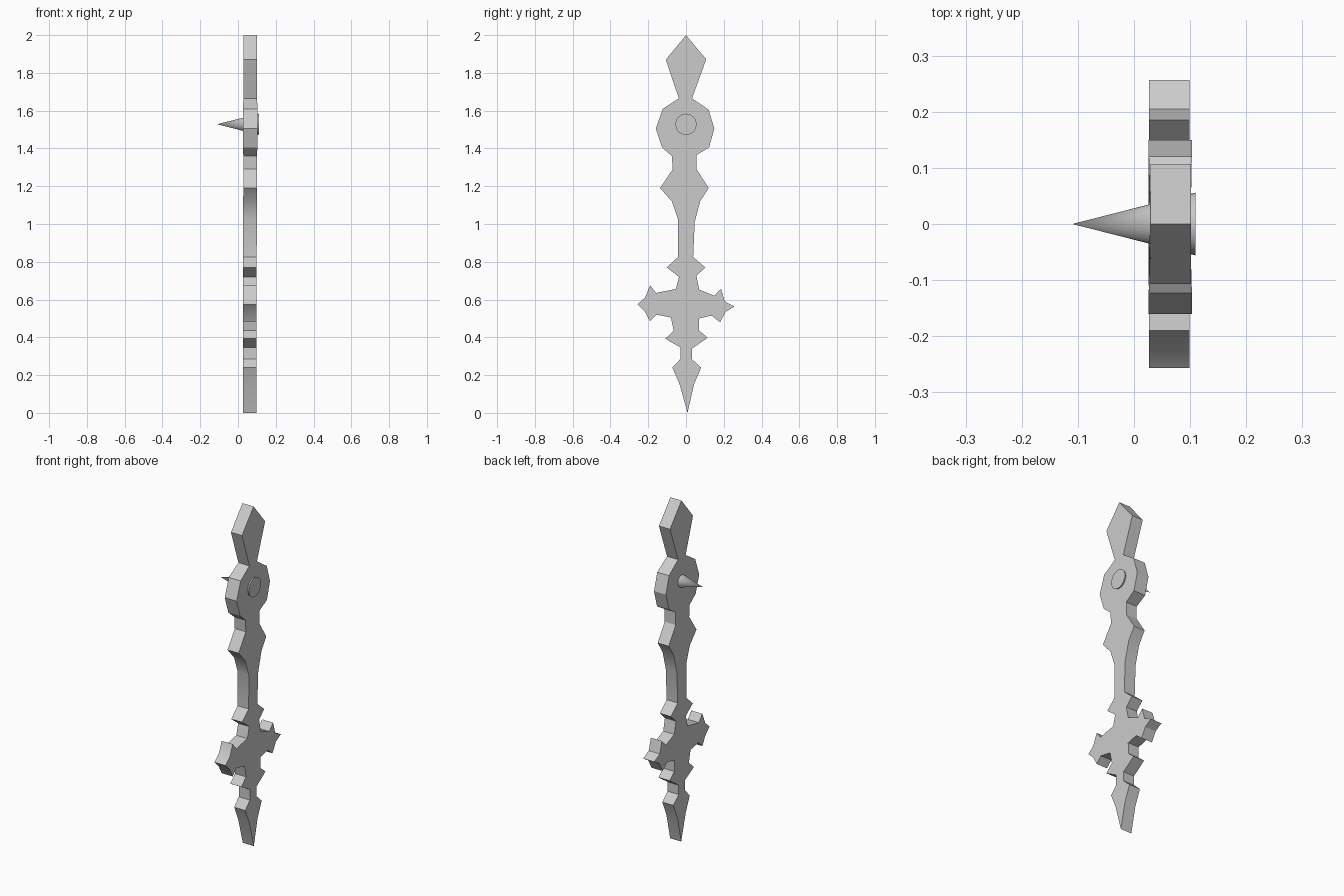
import bpy, bmesh, math

# Blade outline (y, z), clockwise from the top point
outline = [
    (0, 2.0), (.107, 1.872), (.032, 1.665), (.12, 1.605), (.15, 1.505), (.122, 1.405),
    (.056, 1.365), (.056, 1.29), (.12, 1.19), (.075, 1.12), (.046, 1.01), (.038, .825),
    (.102, .77), (.055, .725), (.07, .653), (.15, .62), (.185, .658), (.205, .59),
    (.257, .563), (.21, .535), (.18, .48), (.135, .515), (.07, .50), (.07, .435),
    (.115, .398), (.031, .34), (.031, .285), (.08, .24), (.042, .15), (.008, 0),
    (-.035, .155), (-.072, .24), (-.03, .285), (-.03, .347), (-.11, .393), (-.065, .435),
    (-.08, .505), (-.155, .52), (-.19, .485), (-.217, .535), (-.257, .575), (-.217, .61),
    (-.19, .675), (-.158, .635), (-.054, .656), (-.037, .72), (-.102, .77), (-.042, .825),
    (-.042, 1.025), (-.075, 1.12), (-.137, 1.19), (-.07, 1.29), (-.075, 1.36),
    (-.127, 1.405), (-.16, 1.505), (-.123, 1.61), (-.038, 1.665), (-.107, 1.87),
]

# Clock hand: two outline faces joined by side walls, leaning very slightly
bm = bmesh.new()


def ring(side):
    verts = []
    for y, z in outline:
        hub = 1.4 < z < 1.62 and abs(y) > .11
        half = .0385 if hub else .036
        verts.append(bm.verts.new((.0635 + .002 * (z - 1) + side * half, y, z)))
    return verts


back, front = ring(-1), ring(1)
bm.faces.new(back)
bm.faces.new(front)
n = len(outline)
for i in range(n):
    j = (i + 1) % n
    bm.faces.new((back[i], back[j], front[j], front[i]))
bmesh.ops.recalc_face_normals(bm, faces=bm.faces)
mesh = bpy.data.meshes.new("clock_hand")
bm.to_mesh(mesh)
bm.free()
hand = bpy.data.objects.new("clock_hand", mesh)
bpy.context.collection.objects.link(hand)

# Pivot spike running through the hub
bpy.ops.mesh.primitive_cone_add(vertices=32, radius1=.056, radius2=0, depth=.22,
                                location=(0, 0, 1.528), rotation=(0, -math.pi / 2, 0))
spike = bpy.context.object
spike.name = "pivot_spike"

for ob in (hand, spike):
    bpy.ops.object.select_all(action='DESELECT')
    ob.select_set(True)
    bpy.context.view_layer.objects.active = ob
    bpy.ops.object.shade_smooth_by_angle(angle=math.radians(30))
